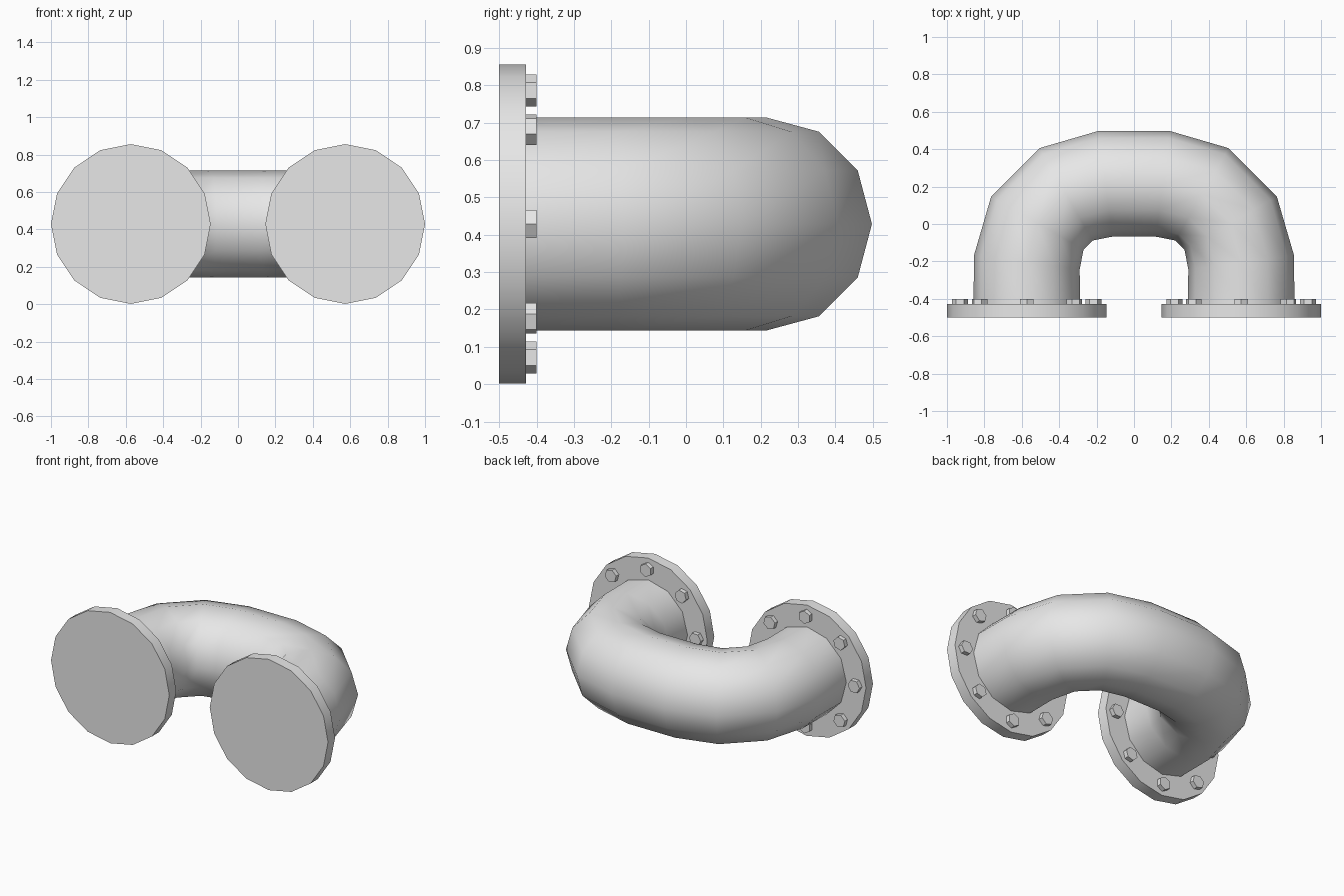
import bpy, bmesh
from math import cos, sin, radians, tau
from mathutils import Matrix, Vector

cube = bpy.data.objects.get("Cube")
if cube:
    bpy.data.objects.remove(cube, do_unlink=True)

LEG_X, AXIS_Z = 0.573, 0.4285
PIPE_R, BEND_R = 0.285, 0.42
FLANGE_R, BOLT_RING_R, BOLT_R = 0.427, 0.357, 0.0427
FRONT_Y, FLANGE_Y, BOLT_Y = -0.5, -0.428, -0.4

grey = bpy.data.materials.new("grey metal")
grey.use_nodes = True
grey.diffuse_color = (0.8, 0.8, 0.8, 1)
grey.node_tree.nodes["Principled BSDF"].inputs["Base Color"].default_value = (0.8, 0.8, 0.8, 1)


def finish(name, bm, smooth_angle=None):
    bmesh.ops.recalc_face_normals(bm, faces=bm.faces[:])
    mesh = bpy.data.meshes.new(name)
    bm.to_mesh(mesh)
    bm.free()
    mesh.materials.append(grey)
    obj = bpy.data.objects.new(name, mesh)
    bpy.context.collection.objects.link(obj)
    if smooth_angle:
        bpy.ops.object.select_all(action='DESELECT')
        obj.select_set(True)
        bpy.context.view_layer.objects.active = obj
        bpy.ops.object.shade_smooth_by_angle(angle=radians(smooth_angle))
    return obj


def add_prism(bm, sides, radius, y0, y1, centre_x, turn=0, offset=0):
    """Prism along y, moved out from the leg axis by offset and turned about it."""
    matrix = (Matrix.Translation((centre_x, (y0 + y1) / 2, AXIS_Z))
              @ Matrix.Rotation(turn, 4, 'Y')
              @ Matrix.Translation((0, 0, offset))
              @ Matrix.Rotation(radians(90), 4, 'X'))
    bmesh.ops.create_cone(bm, cap_ends=True, segments=sides, radius1=radius,
                          radius2=radius, depth=y1 - y0, matrix=matrix)


# U-shaped pipe: path of (x, y, tilt of the ring), left half then mirrored
bend_x, bend_y = LEG_X - BEND_R, 0.215 - BEND_R
half = [(LEG_X, FLANGE_Y - 0.02, 0)]
for angle, tilt in ((0, 7.5), (30, 30), (60, 60), (90, 82.5)):
    a = radians(angle)
    half.append((bend_x + BEND_R * cos(a), bend_y + BEND_R * sin(a), radians(tilt)))
path = half + [(-x, y, radians(180) - t) for x, y, t in reversed(half)]

bm = bmesh.new()
rings = []
for x, y, t in path:
    outward = Vector((cos(t), sin(t), 0))
    centre = Vector((x, y, AXIS_Z))
    rings.append([bm.verts.new(centre + PIPE_R * (outward * cos(tau * k / 12)
                                                  + Vector((0, 0, sin(tau * k / 12)))))
                  for k in range(12)])
for a, b in zip(rings, rings[1:]):
    for k in range(12):
        n = (k + 1) % 12
        bm.faces.new((a[k], a[n], b[n], b[k]))
bm.faces.new(rings[0])
bm.faces.new(rings[-1])
finish("pipe_bend", bm, 60)

# Flange plate and ring of hexagonal bolt heads on each leg
for side, sign in (("left", 1), ("right", -1)):
    bm = bmesh.new()
    add_prism(bm, 16, FLANGE_R, FRONT_Y, FLANGE_Y, sign * LEG_X)
    finish(side + "_flange", bm, 30)

    bm = bmesh.new()
    for k in range(8):
        add_prism(bm, 6, BOLT_R, FLANGE_Y, BOLT_Y, sign * LEG_X,
                  tau * k / 8, BOLT_RING_R)
    finish(side + "_bolts", bm)
